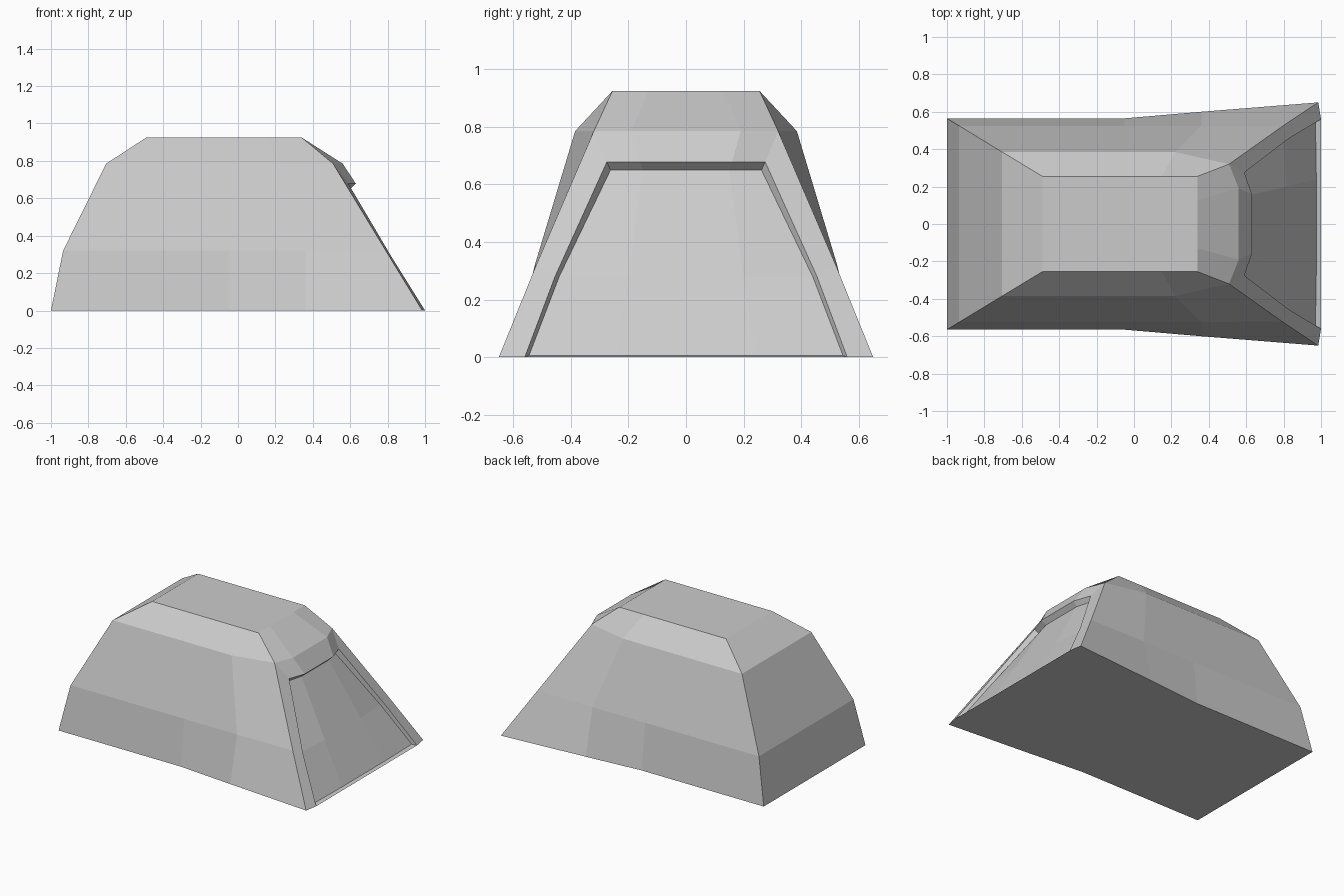
import bpy, bmesh

if "Cube" in bpy.data.objects:
    bpy.data.objects.remove(bpy.data.objects["Cube"])

# Half of the hull (y >= 0): rings run left centre -> side -> front post -> recessed panel -> centre
base = [(-1, 0, 0), (-1, .565, 0), (-.05, .565, 0), (.36, .60, 0), (.985, .65, 0), (1, .56, 0),
        (.97, .545, .006), (.975, .24, .006), (.975, 0, .006)]
waist = [(-.935, 0, .32), (-.935, .525, .32), (-.05, .525, .32), (.36, .525, .32), (.79, .52, .32),
         (.825, .455, .28), (.798, .44, .28), (.815, .20, .28), (.815, 0, .28)]
shoulder = [(-.705, 0, .785), (-.705, .385, .785), (-.1, .385, .785), (.22, .385, .785),
            (.508, .32, .785), (.59, .275, .678), (.57, .262, .65), (.60, .15, .65), (.60, 0, .65)]
roof = [(-.49, 0, .925), (-.49, .255, .925), (-.1, .255, .925), (.15, .255, .925), (.34, .255, .925)]

# Overhanging brow above the panel
brow = [[roof[4], (.34, .13, .925), (.34, 0, .925)],
        [shoulder[4], (.56, .19, .785), (.56, 0, .785)],
        [shoulder[5], (.63, .16, .678), (.63, 0, .678)],
        shoulder[6:9]]

bm = bmesh.new()


def face(points):
    bm.faces.new([bm.verts.new(p) for p in points])


def loft(rows):
    for low, high in zip(rows, rows[1:]):
        for i in range(min(len(low), len(high)) - 1):
            face([low[i], low[i + 1], high[i + 1], high[i]])


loft([base, waist, shoulder])
loft([shoulder[:5], roof])
loft(brow)

# Roof cap, floor and front sill
face(roof + brow[0][1:])
face(base[:6] + [(1, 0, 0)])
face([base[5], base[6], base[7], base[8], (1, 0, 0)])

# Mirror the half to the other side
bmesh.ops.remove_doubles(bm, verts=bm.verts[:], dist=.0005)
copy = bmesh.ops.duplicate(bm, geom=bm.verts[:] + bm.edges[:] + bm.faces[:])
for v in copy["geom"]:
    if isinstance(v, bmesh.types.BMVert):
        v.co.y *= -1
bmesh.ops.remove_doubles(bm, verts=bm.verts[:], dist=.0005)
bmesh.ops.recalc_face_normals(bm, faces=bm.faces[:])

mesh = bpy.data.meshes.new("hull")
bm.to_mesh(mesh)
bm.free()
bpy.context.collection.objects.link(bpy.data.objects.new("hull", mesh))
